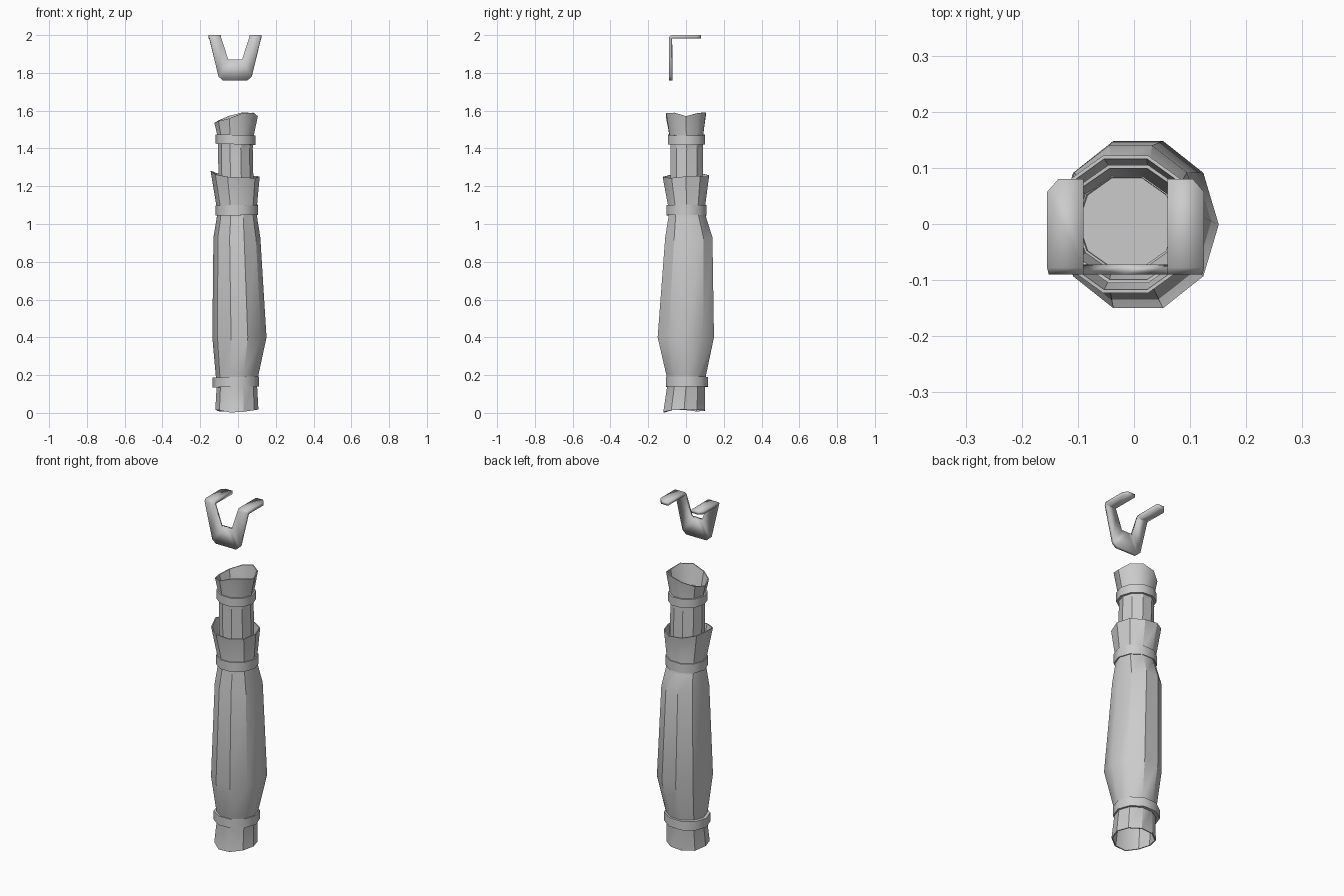
import bpy, bmesh, math

if "Cube" in bpy.data.objects:
    bpy.data.objects.remove(bpy.data.objects["Cube"])

SIDES = 10


def finish(bm, name, angle=35, recalc=True):
    if recalc:
        bmesh.ops.recalc_face_normals(bm, faces=bm.faces)
    mesh = bpy.data.meshes.new(name)
    bm.to_mesh(mesh)
    bm.free()
    ob = bpy.data.objects.new(name, mesh)
    bpy.context.collection.objects.link(ob)
    bpy.ops.object.select_all(action='DESELECT')
    ob.select_set(True)
    bpy.context.view_layer.objects.active = ob
    bpy.ops.object.shade_smooth_by_angle(angle=math.radians(angle))
    return ob


def loft(name, rings, closed=False, cap_start=False, cap_end=False, angle=35):
    """Each ring: z, x min, x max, y min, y max, optional height offsets."""
    bm = bmesh.new()
    loops = []
    for z, x0, x1, y0, y1, *extra in rings:
        dz = extra[0] if extra else [0] * SIDES
        loop = []
        for i in range(SIDES):
            a = math.tau * i / SIDES
            x = (x0 + x1) / 2 + (x1 - x0) / 2 * math.cos(a)
            y = (y0 + y1) / 2 + (y1 - y0) / 2 * math.sin(a) / 0.951
            loop.append(bm.verts.new((x, y, z + dz[i])))
        loops.append(loop)
    pairs = list(zip(loops, loops[1:]))
    if closed:
        pairs.append((loops[-1], loops[0]))
    for lo, hi in pairs:
        for i in range(SIDES):
            j = (i + 1) % SIDES
            bm.faces.new((lo[i], lo[j], hi[j], hi[i]))
    if cap_start:
        bm.faces.new(loops[0][::-1])
    if cap_end:
        bm.faces.new(loops[-1])
    return finish(bm, name, angle)


def inset(ring, d=0.006, z=None):
    r = list(ring)
    r[1] += d; r[2] -= d; r[3] += d; r[4] -= d
    if z is not None:
        r[0] = z
    return tuple(r)


# Outer bag: pinched at both ends, flaring to uneven rims
bottom = (0.01, -0.12, 0.108, -0.12, 0.10,
          [0.008, 0.006, 0.004, 0.0, -0.002, 0.006, 0.004, -0.008, -0.004, 0.004])
mouth = (1.25, -0.145, 0.115, -0.123, 0.122,
         [0.002, 0.004, 0.0, 0.008, 0.02, 0.03, 0.012, 0.0, -0.004, -0.006])
low_neck = (0.165, -0.112, 0.10, -0.096, 0.10)
high_neck = (1.07, -0.11, 0.098, -0.09, 0.098)
loft("outer_bag", [
    inset(low_neck), inset(bottom), bottom, low_neck,
    (0.20, -0.118, 0.108, -0.104, 0.106),
    (0.40, -0.136, 0.151, -0.150, 0.148),
    (0.93, -0.130, 0.118, -0.110, 0.140),
    (1.03, -0.113, 0.102, -0.094, 0.108),
    high_neck, mouth, inset(mouth), inset(high_neck)], cap_start=True)

# Inner sleeve: straight tube with a gathered, slanting mouth
lip = (1.565, -0.125, 0.105, -0.105, 0.105,
       [0.006, 0.022, 0.026, 0.008, -0.016, -0.03, -0.02, -0.006, 0.022, 0.024])
neck = (1.45, -0.105, 0.08, -0.084, 0.088)
loft("inner_sleeve", [
    (1.06, -0.10, 0.085, -0.085, 0.09),
    (1.40, -0.106, 0.078, -0.082, 0.09),
    neck, lip, inset(lip), inset(neck)], cap_end=True)

# Tie bands around the three necks
for name, z0, z1, box, tilt in (
        ("lower_band", 0.138, 0.19, (-0.135, 0.112, -0.107, 0.117), 0.003),
        ("middle_band", 1.046, 1.10, (-0.120, 0.107, -0.102, 0.108), 0.002),
        ("upper_band", 1.422, 1.472, (-0.119, 0.092, -0.096, 0.101), -0.003)):
    slope = [tilt * math.cos(math.tau * i / SIDES) for i in range(SIDES)]
    outer0, outer1 = (z0, *box, slope), (z1, *box, slope)
    loft(name, [outer0, outer1, inset(outer1, 0.018), inset(outer0, 0.018)],
         closed=True, angle=45)

# Bent sheet hook bracket: V-shaped plate with two flanges, mirrored
bm = bmesh.new()
F = -0.09
pts = [(0, F, 1.76), (0.065, F, 1.76), (0.088, F, 1.78), (0.137, F, 1.988),
       (0.075, F, 1.988), (0.036, F, 1.87), (0, F, 1.87),
       (0.140, F + 0.012, 2.0), (0.075, F + 0.012, 2.0),
       (0.140, 0.057, 2.0), (0.120, 0.08, 2.0), (0.075, 0.08, 2.0)]
v = [bm.verts.new(p) for p in pts]
for f in ((0, 1, 2, 5, 6), (2, 3, 4, 5), (3, 7, 8, 4), (7, 9, 10, 11, 8)):
    bm.faces.new([v[i] for i in f])
hook = finish(bm, "hook_bracket", recalc=False)
hook.location.x = -0.015
m = hook.modifiers.new("mirror", 'MIRROR')
m.use_axis[0] = True
s = hook.modifiers.new("thickness", 'SOLIDIFY')
s.thickness = 0.018
s.offset = -1
